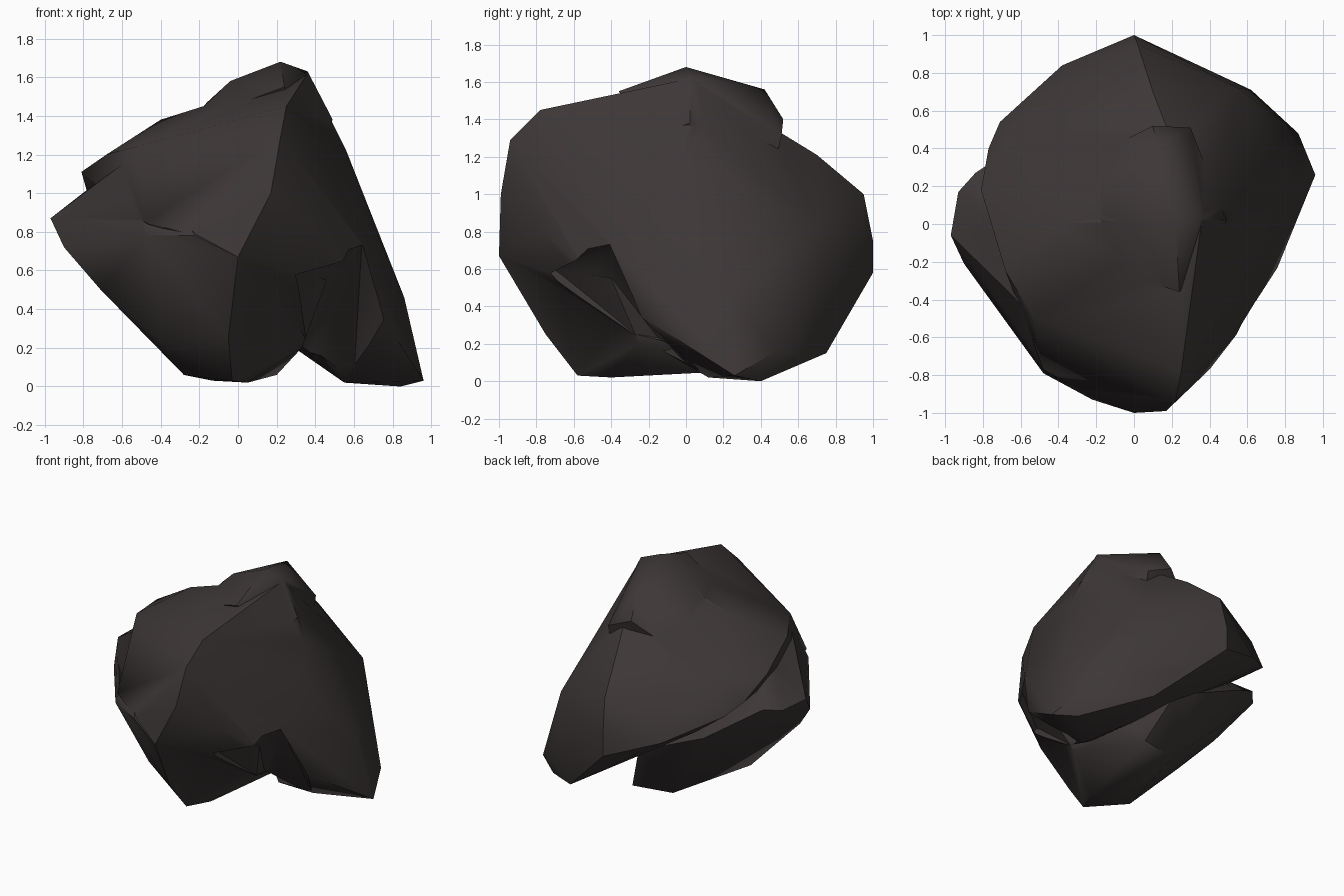
import bpy, bmesh, math

# one dark stone colour
stone = bpy.data.materials.new("dark_stone")
stone.diffuse_color = (0.047, 0.039, 0.038, 1)


def hull(name, pts):
    """Chunk of stone: convex hull of a few corner points."""
    bm = bmesh.new()
    for p in pts:
        bm.verts.new(p)
    res = bmesh.ops.convex_hull(bm, input=bm.verts[:])
    junk = {v for v in res["geom_interior"] + res["geom_unused"]
            if isinstance(v, bmesh.types.BMVert)}
    bmesh.ops.delete(bm, geom=list(junk), context='VERTS')
    bmesh.ops.recalc_face_normals(bm, faces=bm.faces[:])
    me = bpy.data.meshes.new(name)
    bm.to_mesh(me)
    bm.free()
    me.materials.append(stone)
    ob = bpy.data.objects.new(name, me)
    bpy.context.collection.objects.link(ob)
    return ob


def combine(base, other, op):
    """Boolean the other chunk into the base, then remove it."""
    mod = base.modifiers.new("bool", 'BOOLEAN')
    mod.operation, mod.object, mod.solver = op, other, 'EXACT'
    bpy.context.view_layer.objects.active = base
    bpy.ops.object.modifier_apply(modifier=mod.name)
    bpy.data.objects.remove(other)


# leaning upper slab that runs down to the foot on the right
rock = hull("boulder", [
    # front ridge
    (.25, -.35, 1.54), (.25, -.78, 1.45), (.22, -.94, 1.29), (.17, -.99, 1.0), (0, -1, .67),
    # left top
    (-.22, -.92, .78), (-.48, -.77, .85), (-.53, -.5, 1.24), (-.68, -.25, 1.2),
    (-.4, 0, 1.38), (-.2, -.1, 1.41), (-.81, .18, 1.11), (-.77, .4, .97),
    # back
    (-.71, .54, .9), (-.64, .5, 1.1), (-.53, .64, .77), (-.38, .84, .72), (0, 1, .58), (0, 1, .75),
    (.02, .95, 1.0), (.1, .7, 1.21), (.2, .51, 1.31), (.3, .85, .38), (.45, .75, .15),
    # right
    (.36, .03, 1.62), (.48, 0, 1.37), (.56, 0, 1.22), (.61, -.1, 1.05), (.55, .72, .82),
    (.62, .71, .3), (.68, .63, .28), (.87, .48, .16), (.73, 0, .76), (.86, .22, .46),
    # foot and undercut edge
    (.96, .26, .03), (.84, .4, 0), (.55, .12, .02), (.76, -.23, .34), (.65, -.4, .73),
    (.57, -.55, .62), (.4, -.77, .8), (.28, -.72, .6)])

# notch under the right side
combine(rock, hull("notch_cutter", [
    (.28, -.71, .6), (.54, -.48, .56), (.64, -.39, .73), (.76, -.24, .34), (.45, -.2, .36),
    (.33, -.1, .2), (.6, .05, .05), (.8, -.6, .2), (.5, -.9, .3), (.66, -.47, .74)]), 'DIFFERENCE')

# lower core, showing below the slab
combine(rock, hull("lower_core", [
    (.2, .36, .06), (-.1, .3, .06), (-.28, -.38, .06), (-.13, -.34, .03), (-.03, -.58, .03),
    (.05, -.4, .02), (-.05, -.75, .25), (-.4, -.5, .24), (-.71, -.36, .5), (-.9, -.21, .72),
    (-.97, -.06, .87), (-.93, .17, .86), (-.84, .27, .88), (-.7, 0, 1.08), (-.48, -.79, .78),
    (-.63, -.52, .75), (-.53, -.49, 1.2), (-.22, -.93, .78), (0, -1, .67), (.28, -.7, .6),
    (.46, -.4, .55), (.33, -.25, .2), (-.5, .5, .66), (.05, .5, .42)]), 'UNION')

# knob on the crown
combine(rock, hull("crown_knob", [
    (.22, 0, 1.68), (.36, .03, 1.63), (-.04, 0, 1.58), (-.16, .05, 1.47), (-.24, .02, 1.38),
    (-.22, .2, 1.33), (-.06, .44, 1.28), (.1, .52, 1.4), (.3, .51, 1.31), (.12, .42, 1.56),
    (.49, .02, 1.38), (.46, -.1, 1.34), (.24, -.36, 1.55), (0, -.28, 1.46), (-.15, -.2, 1.38),
    (.1, 0, 1.0), (.3, .45, 1.05)]), 'UNION')

# soft faces with the hard edges kept
bm = bmesh.new()
bm.from_mesh(rock.data)
bmesh.ops.remove_doubles(bm, verts=bm.verts[:], dist=0.002)
bm.to_mesh(rock.data)
bm.free()
bpy.ops.object.select_all(action='DESELECT')
rock.select_set(True)
bpy.context.view_layer.objects.active = rock
bpy.ops.object.shade_smooth_by_angle(angle=math.radians(40))
